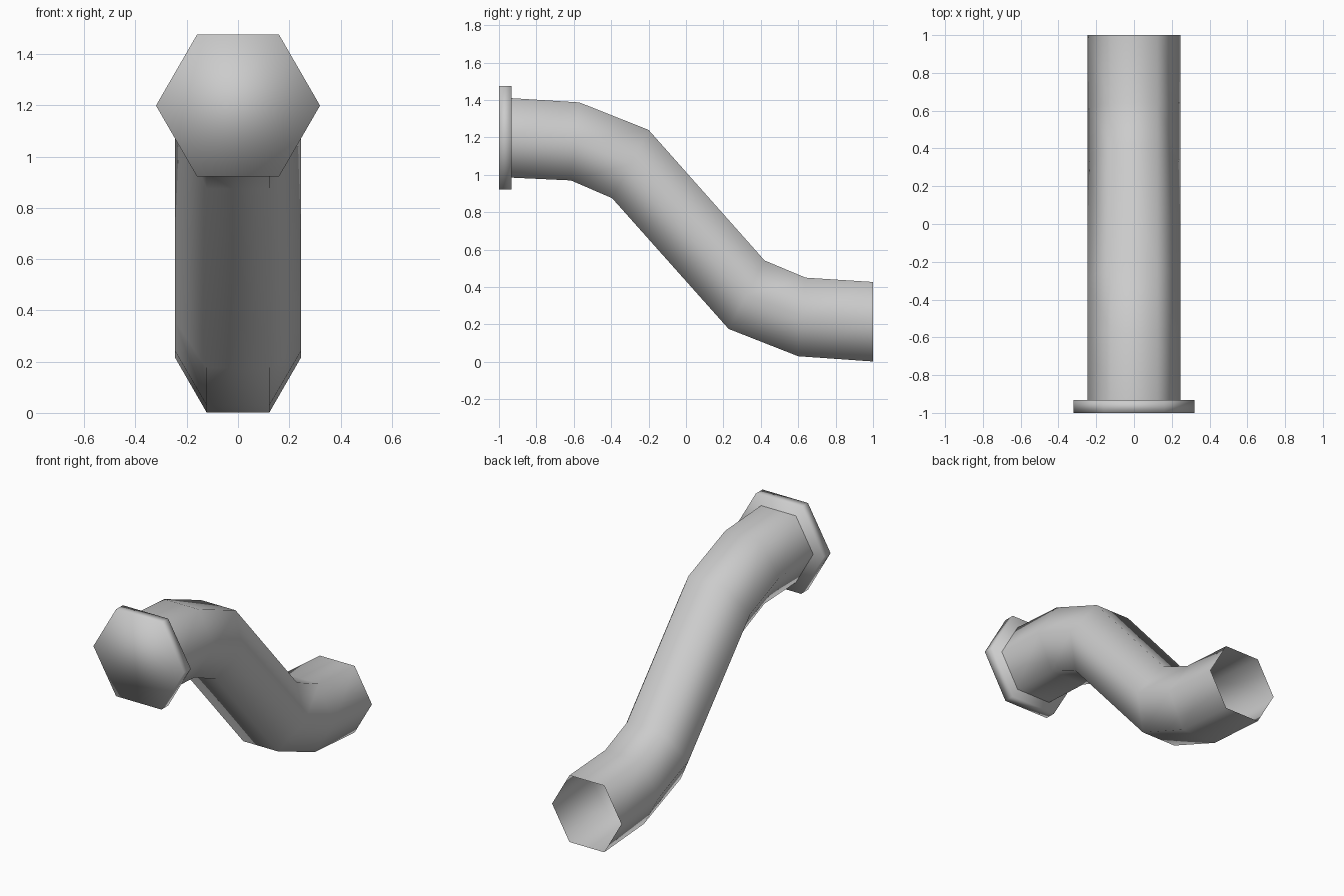
import bpy
import bmesh
from math import cos, sin, pi
from mathutils import Vector

if "Cube" in bpy.data.objects:
    bpy.data.objects.remove(bpy.data.objects["Cube"], do_unlink=True)

SIDES = 6

# Plain grey metal
metal = bpy.data.materials.new("grey_metal")
metal.use_nodes = True
grey = (0.6, 0.6, 0.6, 1)
metal.diffuse_color = grey
metal.node_tree.nodes["Principled BSDF"].inputs["Base Color"].default_value = grey


def hex_loft(name, sections, radius, capped):
    """Skin six-sided rings; each section gives its top and bottom as (y, z)."""
    bm = bmesh.new()
    rings = []
    for top, bottom in sections:
        top, bottom = Vector((0, *top)), Vector((0, *bottom))
        centre, half = (top + bottom) / 2, (top - bottom) / 2
        ring = []
        for i in range(SIDES):
            a = 2 * pi * i / SIDES
            side = Vector((radius * cos(a), 0, 0))
            ring.append(bm.verts.new(centre + side + half * (sin(a) / sin(pi / 3))))
        rings.append(ring)
    for a, b in zip(rings, rings[1:]):
        for i in range(SIDES):
            j = (i + 1) % SIDES
            bm.faces.new((a[i], a[j], b[j], b[i]))
    if capped:
        bm.faces.new(rings[0])
        bm.faces.new(rings[-1])
    bmesh.ops.recalc_face_normals(bm, faces=bm.faces)
    for face in bm.faces:
        face.smooth = True
    mesh = bpy.data.meshes.new(name)
    bm.to_mesh(mesh)
    bm.free()
    mesh.materials.append(metal)
    obj = bpy.data.objects.new(name, mesh)
    bpy.context.collection.objects.link(obj)
    return obj


# Bent pipe, open at the back
hex_loft("bent_pipe", [
    ((-0.935, 1.41), (-0.935, 0.985)),
    ((-0.57, 1.387), (-0.615, 0.97)),
    ((-0.2, 1.24), (-0.395, 0.875)),
    ((0.42, 0.542), (0.228, 0.176)),
    ((0.64, 0.45), (0.6, 0.03)),
    ((1.0, 0.427), (1.0, 0.002)),
], 0.245, False)

# Closed flange at the front
hex_loft("end_flange", [
    ((-1.0, 1.476), (-1.0, 0.922)),
    ((-0.932, 1.476), (-0.932, 0.922)),
], 0.32, True)
